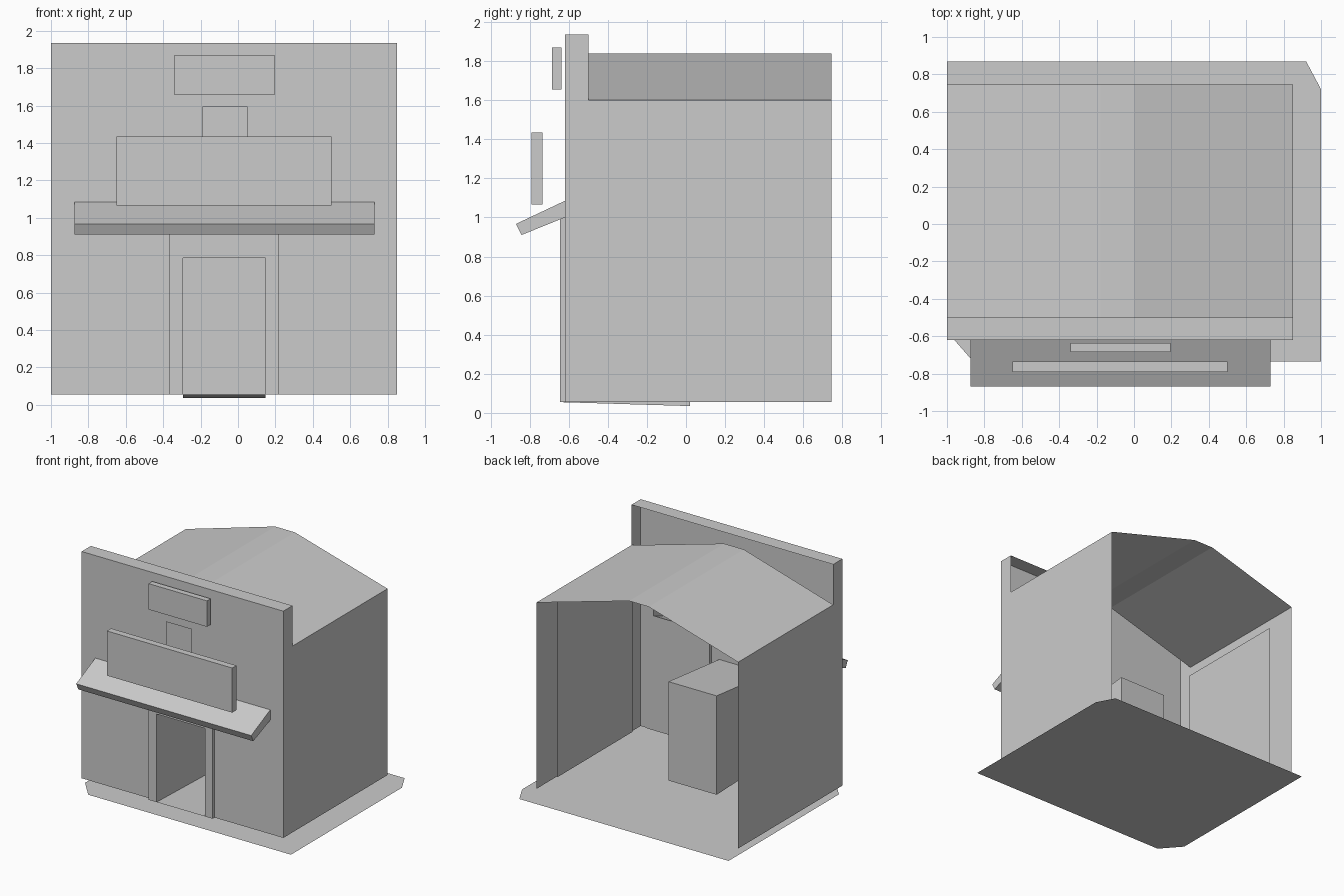
import bpy
import bmesh

if "Cube" in bpy.data.objects:
    bpy.data.objects.remove(bpy.data.objects["Cube"], do_unlink=True)

GREY = (0.6, 0.6, 0.6, 1)
plaster = bpy.data.materials.new("plain grey")
plaster.use_nodes = True
plaster.diffuse_color = GREY
plaster.node_tree.nodes["Principled BSDF"].inputs["Base Color"].default_value = GREY


def sheets(name, polygons):
    """Object made of flat, zero-thickness polygons welded together."""
    bm = bmesh.new()
    for poly in polygons:
        bm.faces.new([bm.verts.new(p) for p in poly])
    bmesh.ops.remove_doubles(bm, verts=bm.verts[:], dist=0.0005)
    bmesh.ops.recalc_face_normals(bm, faces=bm.faces[:])
    mesh = bpy.data.meshes.new(name)
    bm.to_mesh(mesh)
    bm.free()
    mesh.materials.append(plaster)
    obj = bpy.data.objects.new(name, mesh)
    bpy.context.collection.objects.link(obj)
    return obj


def strip(path_a, path_b):
    """Quads between two matching open paths."""
    return [(path_a[i], path_a[i + 1], path_b[i + 1], path_b[i])
            for i in range(len(path_a) - 1)]


def upright(x0, x1, z0, z1, y):
    """Rectangle facing the front."""
    return [(x0, y, z0), (x1, y, z0), (x1, y, z1), (x0, y, z1)]


def box(name, x0, x1, y0, y1, z0, z1):
    front, back = upright(x0, x1, z0, z1, y0), upright(x0, x1, z0, z1, y1)
    return sheets(name, [front, back] + strip(front + front[:1], back + back[:1]))


# Main sizes
LEFT, RIGHT = -1.0, 0.85
FRONT, ROOF_START, BACK = -0.62, -0.5, 0.745
BASE, EAVE, TOP = 0.055, 1.6, 1.935
MID = (LEFT + RIGHT) / 2
DOOR_L, DOOR_R, DOOR_TOP = -0.37, 0.22, 1.0
AWN_L, AWN_R, AWN_TOP = -0.875, 0.73, 1.085

# Ground slab with two clipped corners
sheets("floor", [[(x, y, 0) for x, y in (
    (-1, -0.575), (-0.86, -0.735), (1, -0.735), (1, 0.72), (0.92, 0.87), (-1, 0.87))]])

# Front wall with the doorway and the awning slot left open
xs = (LEFT, AWN_L, DOOR_L, DOOR_R, AWN_R, RIGHT)
zs = (BASE, DOOR_TOP, AWN_TOP, TOP)
cells = []
for i in range(len(xs) - 1):
    for j in range(len(zs) - 1):
        doorway = j == 0 and i == 2
        slot = j == 1 and 0 < i < 4
        if not (doorway or slot):
            cells.append(upright(xs[i], xs[i + 1], zs[j], zs[j + 1], FRONT))
sheets("front_wall", cells)
sheets("parapet_cap", [[(LEFT, FRONT, TOP), (RIGHT, FRONT, TOP),
                        (RIGHT, ROOF_START, TOP), (LEFT, ROOF_START, TOP)]])

# Side walls with the parapet return, and their inner linings
side = ((FRONT, BASE), (BACK, BASE), (BACK, EAVE),
        (ROOF_START, EAVE), (ROOF_START, TOP), (FRONT, TOP))
lining = ((ROOF_START, BASE), (0.485, BASE), (0.485, 1.52), (ROOF_START, 1.52))
for label, x, inward in (("right", LEFT, 1), ("left", RIGHT, -1)):
    sheets(label + "_wall", [[(x, y, z) for y, z in side]])
    sheets(label + "_lining", [[(x + inward * 0.01, y, z) for y, z in lining]])
    near, far = sorted((MID + inward * 0.345, MID + inward * 0.86))
    sheets(label + "_front_lining", [upright(near, far, BASE, 0.9, FRONT + 0.008)])

# Low gabled roof with a flat ridge
ridge = ((LEFT, EAVE), (-0.18, 1.84), (0.0, 1.84), (RIGHT, EAVE))
sheets("roof", strip([(x, ROOF_START, z) for x, z in ridge],
                     [(x, BACK, z) for x, z in ridge]))

# Raised door surround
FACE = -0.645
outer = [(DOOR_L, BASE), (DOOR_L, DOOR_TOP), (DOOR_R, DOOR_TOP), (DOOR_R, BASE)]
inner = [(-0.295, BASE), (-0.295, 0.785), (0.147, 0.785), (0.147, BASE)]
outer_front = [(x, FACE, z) for x, z in outer]
sheets("door_surround",
       strip(outer_front, [(x, FRONT, z) for x, z in outer])
       + strip(outer_front, [(x, FACE, z) for x, z in inner]))

# Entry passage that grows slightly taller toward its closed end
mouth = upright(-0.295, 0.147, BASE, 0.785, FACE)
end = upright(-0.295, 0.147, 0.035, 0.855, 0.02)
sheets("entry_passage", strip(mouth + mouth[:1], end + end[:1]) + [end])

# Sloping awning, open toward the room
section = ((FRONT, AWN_TOP), (-0.87, 0.967), (-0.842, 0.91), (FRONT, DOOR_TOP))
ends = [[(x, y, z) for y, z in section] for x in (AWN_L, AWN_R)]
sheets("awning", strip(ends[0], ends[1]) + ends)

# Blank sign boards and the small plate between them
box("main_signboard", -0.65, 0.5, -0.79, -0.735, 1.065, 1.435)
box("upper_signboard", -0.34, 0.195, -0.685, -0.637, 1.655, 1.87)
sheets("sign_plate", [upright(-0.19, 0.05, 1.28, 1.595, -0.675)])
